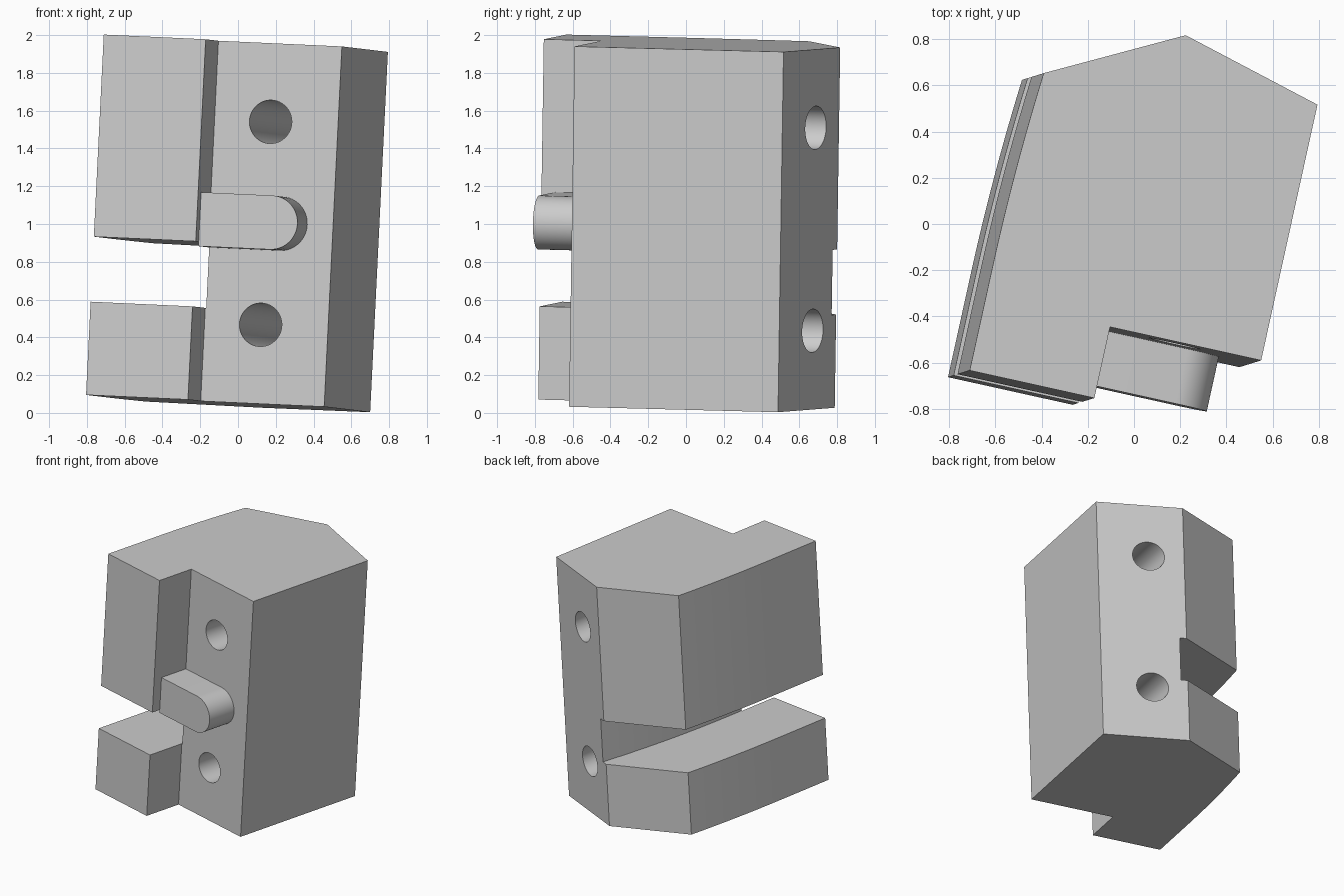
import bpy, bmesh, math
from mathutils import Matrix, Vector

cube = bpy.data.objects.get("Cube")
if cube:
    bpy.data.objects.remove(cube, do_unlink=True)

grey = bpy.data.materials.new("plain_grey")
grey.use_nodes = True
COLOR = (0.6, 0.6, 0.6, 1)
grey.diffuse_color = COLOR
grey.node_tree.nodes["Principled BSDF"].inputs["Base Color"].default_value = COLOR

# Tilted frame of the whole part, with its origin at the top front right corner
X = Vector((0.9755, -0.216, -0.0447)).normalized()
Z = Vector((0.047, 0.0157, 0.9987))
Z = (Z - X * Z.dot(X)).normalized()
Y = Z.cross(X)
FRAME = Matrix((X, Y, Z)).transposed().to_4x4()
FRAME.translation = (0.55, -0.59, 1.94)


def prism(name, outline, start, end, along="Z"):
    """Extrude a flat outline along local Z (u, v points) or Y (u, w points)."""
    bm = bmesh.new()
    place = (lambda p, h: (p[0], p[1], h)) if along == "Z" else (lambda p, h: (p[0], h, p[1]))
    low = [bm.verts.new(place(p, start)) for p in outline]
    high = [bm.verts.new(place(p, end)) for p in outline]
    bm.faces.new(low)
    bm.faces.new(high)
    n = len(low)
    for i in range(n):
        j = (i + 1) % n
        bm.faces.new((low[i], low[j], high[j], high[i]))
    bmesh.ops.recalc_face_normals(bm, faces=bm.faces)
    mesh = bpy.data.meshes.new(name)
    bm.to_mesh(mesh)
    bm.free()
    obj = bpy.data.objects.new(name, mesh)
    bpy.context.collection.objects.link(obj)
    mesh.materials.append(grey)
    obj.matrix_world = FRAME
    return obj


def select(obj):
    bpy.ops.object.select_all(action="DESELECT")
    obj.select_set(True)
    bpy.context.view_layer.objects.active = obj


def cut(target, cutter):
    mod = target.modifiers.new("cut", "BOOLEAN")
    mod.operation = "DIFFERENCE"
    mod.solver = "EXACT"
    mod.object = cutter
    select(target)
    bpy.ops.object.modifier_apply(modifier=mod.name)
    bpy.data.objects.remove(cutter, do_unlink=True)


def arc(cx, cy, r, a0, a1, n):
    return [(cx + r * math.cos(a0 + (a1 - a0) * i / n),
             cy + r * math.sin(a0 + (a1 - a0) * i / n)) for i in range(n + 1)]


def bend(u, v_start, v_end, shift, n=12):
    """Gentle curve that leaves a straight side and drifts right."""
    return [(u + shift * (i / n) ** 2, v_start + (v_end - v_start) * i / n) for i in range(n + 1)]


# Main block: stepped front, curved left side, pointed back
left_side = bend(-1.223, 0.15, 1.01, 0.036)
body = prism("block", [(0, 0), (0, 1.133), (-0.622, 1.303)] + left_side[::-1]
             + [(-1.223, -0.315), (-0.67, -0.315), (-0.67, 0)], -1.91, 0)

# Curved slot through the left side
slot_wall = bend(-0.665, 0.1, 1.4, 0.11)
cut(body, prism("slot_cutter", [(-1.6, -0.6), (-0.665, -0.6)] + slot_wall + [(-1.6, 1.4)],
                -1.416, -1.071))

# Two bolt holes through from front to back
for w in (-0.416, -1.492):
    cut(body, prism("hole_cutter", arc(-0.366, w, 0.115, 0, math.tau, 48)[:-1], -0.6, 1.6, "Y"))

# Round-ended key on the front face
r = 0.143
key = prism("front_key", [(-0.67, -0.952 + r), (-0.67, -0.952 - r)]
            + arc(-0.14 - r, -0.952, r, -math.pi / 2, math.pi / 2, 24), -0.242, 0.01, "Y")

for obj in (body, key):
    select(obj)
    bpy.ops.object.shade_smooth_by_angle(angle=math.radians(20))
